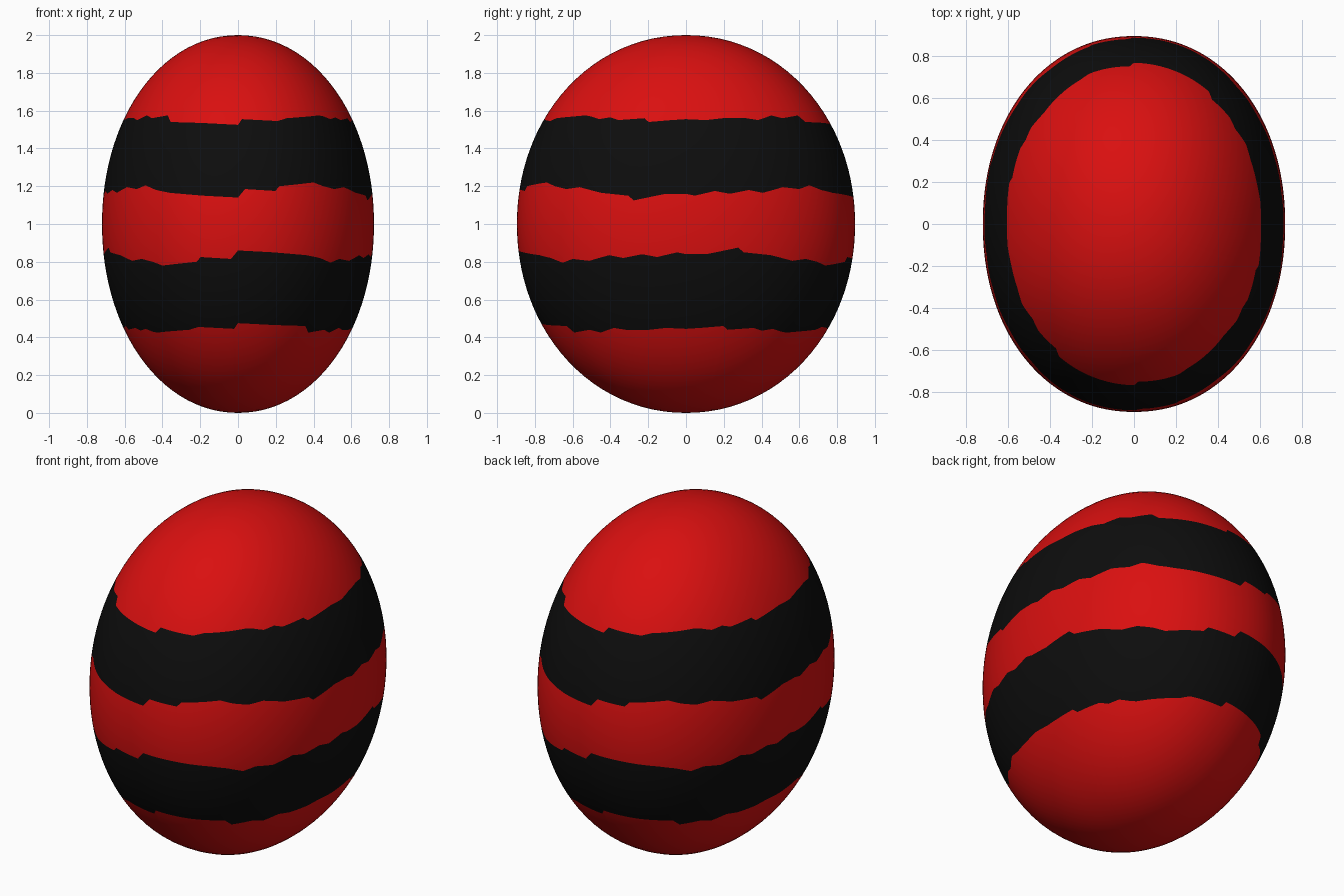
import bpy, bmesh, math

cube = bpy.data.objects.get("Cube")
if cube:
    bpy.data.objects.remove(cube, do_unlink=True)


def material(name, rgb):
    m = bpy.data.materials.new(name)
    m.use_nodes = True
    m.diffuse_color = (*rgb, 1)
    bsdf = m.node_tree.nodes["Principled BSDF"]
    bsdf.inputs["Base Color"].default_value = (*rgb, 1)
    bsdf.inputs["Roughness"].default_value = 0.6
    return m


RED = material("egg red", (0.7, 0.005, 0.005))
BLACK = material("stripe black", (0.004, 0.004, 0.004))

RX, RY, RZ = 0.72, 0.895, 1.0   # half sizes
N_PLAN, N_SIDE = 2.1, 2.04      # slightly squared roundness
SEGMENTS = 360

# Ragged stripe edges: (angle in degrees from the right side, height), repeating each half turn
OUTER = [(-90, 1.525), (-88, 1.555), (-70, 1.545), (-65, 1.56), (-51, 1.57), (-45, 1.575),
         (-42, 1.57), (-37, 1.555), (-32, 1.565), (-28, 1.55), (-17, 1.56), (-15, 1.54),
         (-6, 1.55), (0, 1.555), (8, 1.55), (15, 1.56), (24, 1.562), (30, 1.55), (37, 1.575),
         (42, 1.56), (52, 1.575), (55, 1.54), (72, 1.535), (90, 1.525)]
INNER = [(-90, 1.14), (-87, 1.185), (-74, 1.175), (-72, 1.2), (-56, 1.22), (-51, 1.2),
         (-45, 1.185), (-39, 1.195), (-30, 1.165), (-20, 1.15), (-18, 1.125), (-7, 1.16),
         (0, 1.16), (3, 1.15), (10, 1.175), (15, 1.16), (22, 1.18), (27, 1.165), (35, 1.195),
         (42, 1.185), (47, 1.205), (53, 1.18), (60, 1.165), (75, 1.15), (90, 1.14)]


def edge_latitude(table, deg):
    """Latitude of a stripe edge at a given angle."""
    deg = (deg + 90) % 180 - 90
    for (a, za), (b, zb) in zip(table, table[1:]):
        if a <= deg <= b:
            z = za + (zb - za) * (deg - a) / (b - a)
            return math.asin(z - 1)


def surface_point(deg, lat):
    """Point on the rounded egg."""
    u = math.sin(lat)
    r = max(0, 1 - abs(u) ** N_SIDE) ** (1 / N_SIDE)
    c, s = math.cos(math.radians(deg)), math.sin(math.radians(deg))
    k = r / (abs(c) ** N_PLAN + abs(s) ** N_PLAN) ** (1 / N_PLAN)
    return (RX * c * k, RY * s * k, RZ * (1 + u))


# Bands from bottom to top: number of rows and material slot
BANDS = [(16, 0), (8, 1), (8, 0), (8, 1), (16, 0)]

bm = bmesh.new()
columns = []
bottom = bm.verts.new((0, 0, 0))
top = bm.verts.new((0, 0, 2 * RZ))
for i in range(SEGMENTS):
    deg = i * 360 / SEGMENTS
    # the lower stripe is the upper one turned upside down
    limits = [-math.pi / 2, -edge_latitude(OUTER, -deg), -edge_latitude(INNER, -deg),
              edge_latitude(INNER, deg), edge_latitude(OUTER, deg), math.pi / 2]
    column = [bottom]
    for (rows, _), lo, hi in zip(BANDS, limits, limits[1:]):
        for j in range(1, rows + 1):
            column.append(bm.verts.new(surface_point(deg, lo + (hi - lo) * j / rows))
                          if not (hi == limits[-1] and j == rows) else top)
    columns.append(column)

# Faces, coloured band by band
slots = [slot for rows, slot in BANDS for _ in range(rows)]
for i in range(SEGMENTS):
    a, b = columns[i], columns[(i + 1) % SEGMENTS]
    for j, slot in enumerate(slots):
        corners = list(dict.fromkeys([a[j], b[j], b[j + 1], a[j + 1]]))
        face = bm.faces.new(corners)
        face.material_index = slot
        face.smooth = True

mesh = bpy.data.meshes.new("striped_egg")
bm.to_mesh(mesh)
bm.free()
mesh.materials.append(RED)
mesh.materials.append(BLACK)
egg = bpy.data.objects.new("striped_egg", mesh)
bpy.context.collection.objects.link(egg)
